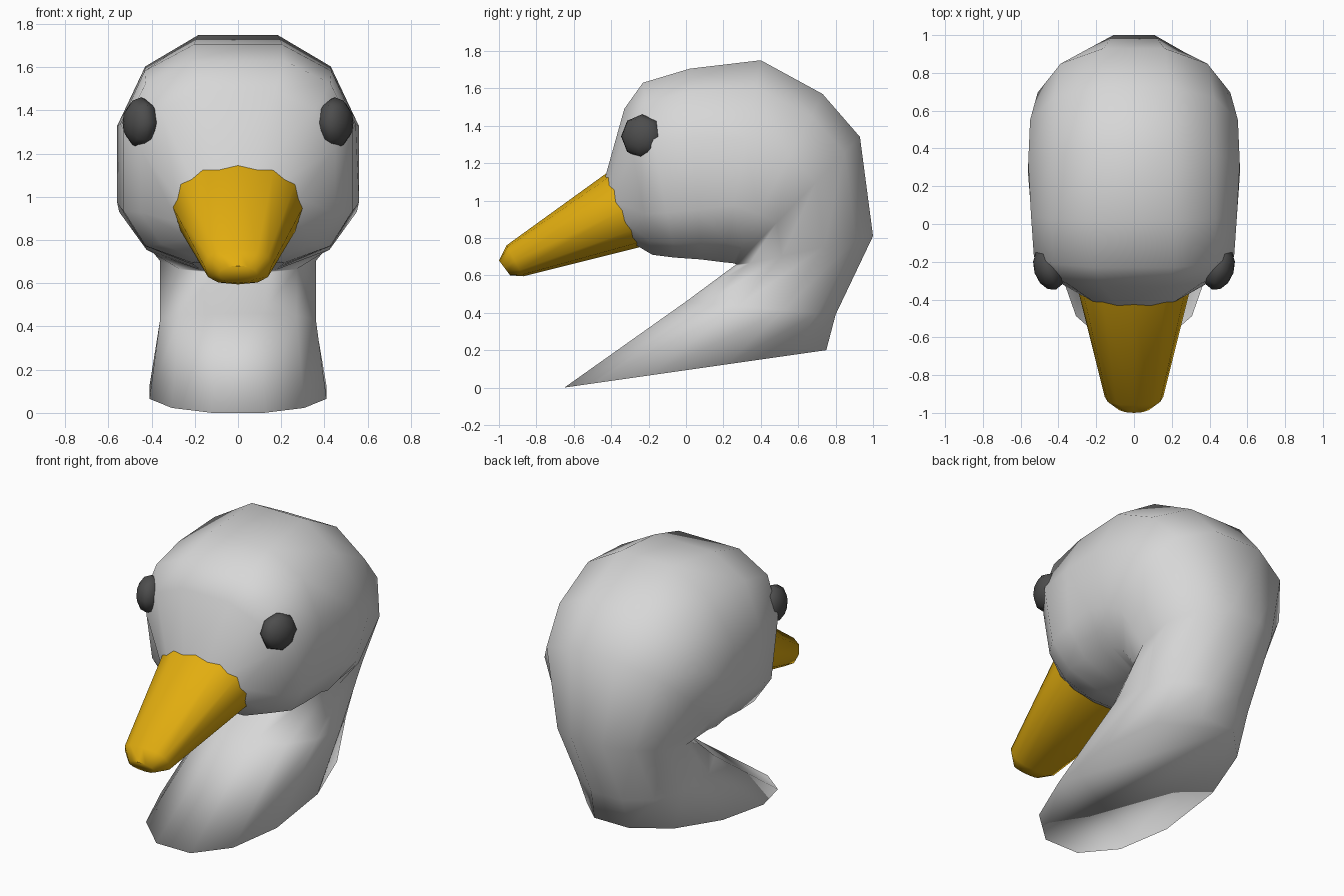
import bpy, bmesh, math
from mathutils import Vector

cube = bpy.data.objects.get("Cube")
if cube:
    bpy.data.objects.remove(cube)


def material(name, rgb):
    m = bpy.data.materials.new(name)
    m.use_nodes = True
    m.diffuse_color = (*rgb, 1)
    m.node_tree.nodes["Principled BSDF"].inputs["Base Color"].default_value = (*rgb, 1)
    return m


WHITE = material("white_feathers", (0.68, 0.68, 0.68))
YELLOW = material("yellow_beak", (0.76, 0.42, 0.005))
DARK = material("dark_eye", (0.075, 0.075, 0.075))


def finish(obj, mat, angle):
    obj.data.materials.append(mat)
    bpy.ops.object.select_all(action="DESELECT")
    obj.select_set(True)
    bpy.context.view_layer.objects.active = obj
    bpy.ops.object.shade_smooth_by_angle(angle=math.radians(angle))


def loft(name, rings, mat, angle, flat_top=False, sides=12):
    """Skin rings given as (outer y, outer z, inner y, inner z, half width, power, widest point)."""
    bm = bmesh.new()
    loops = []
    turn = 0.5 if flat_top else 0
    reach = math.cos(2 * math.pi * turn / sides)
    for oy, oz, iy, iz, width, power, mid in rings:
        outer, inner = Vector((0, oy, oz)), Vector((0, iy, iz))
        centre = inner.lerp(outer, mid)
        loop = []
        for k in range(sides):
            a = 2 * math.pi * (k + turn) / sides
            s, c = math.sin(a) / reach, math.cos(a) / reach
            x = math.copysign(abs(s) ** (2 / power), s) * width
            p = centre.lerp(outer if c > 0 else inner, abs(c) ** (2 / power))
            loop.append(bm.verts.new((x, p.y, p.z)))
        loops.append(loop)
    for a, b in zip(loops, loops[1:]):
        for k in range(sides):
            j = (k + 1) % sides
            bm.faces.new((a[k], a[j], b[j], b[k]))
    bm.faces.new(loops[-1])
    bmesh.ops.recalc_face_normals(bm, faces=bm.faces)
    mesh = bpy.data.meshes.new(name)
    bm.to_mesh(mesh)
    bm.free()
    obj = bpy.data.objects.new(name, mesh)
    bpy.context.collection.objects.link(obj)
    finish(obj, mat, angle)


# Head and neck: rings sweep from the face over the crown and down to the slanted base
loft("head_and_neck", [
    (-0.435, 1.115, -0.265, 0.76, 0.28, 2.2, 0.5),
    (-0.33, 1.49, -0.18, 0.71, 0.45, 2.7, 0.45),
    (-0.23, 1.63, -0.06, 0.695, 0.53, 2.9, 0.43),
    (0.02, 1.705, 0.08, 0.685, 0.545, 2.7, 0.42),
    (0.40, 1.75, 0.20, 0.67, 0.56, 2.35, 0.42),
    (0.73, 1.57, 0.25, 0.665, 0.55, 2.4, 0.44),
    (0.93, 1.34, 0.27, 0.66, 0.51, 2.3, 0.48),
    (1.00, 0.81, 0.25, 0.645, 0.36, 2.2, 0.5),
    (0.80, 0.39, 0.00, 0.46, 0.36, 2.2, 0.5),
    (0.75, 0.20, -0.65, 0.00, 0.41, 2.15, 0.46),
], WHITE, angle=180, flat_top=True)

# Beak
loft("beak", [
    (-0.42, 1.15, -0.25, 0.75, 0.30, 2.3, 0.5),
    (-0.96, 0.76, -0.87, 0.595, 0.155, 2.6, 0.5),
    (-1.00, 0.68, -0.94, 0.60, 0.09, 2.1, 0.5),
], YELLOW, angle=60)

# Eyes
for side, name in ((1, "left_eye"), (-1, "right_eye")):
    bpy.ops.mesh.primitive_uv_sphere_add(
        segments=8, ring_count=6, radius=0.118,
        location=(side * 0.45, -0.235, 1.343),
        rotation=(0, math.radians(90), math.radians(side * -18)))
    eye = bpy.context.object
    eye.name = name
    eye.scale.z = 0.68
    finish(eye, DARK, 60)
